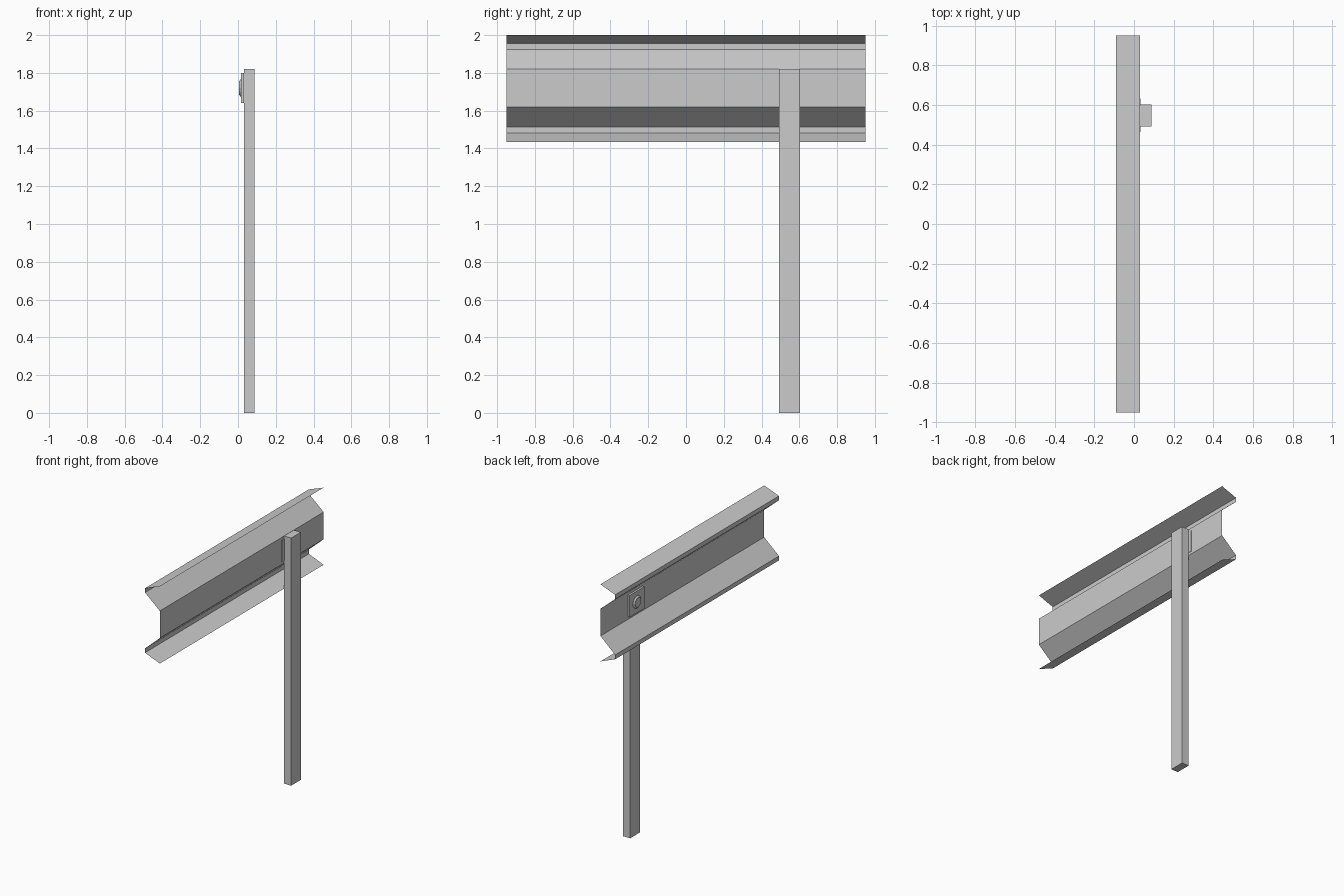
import bpy, bmesh
from math import pi
from mathutils import Matrix

if "Cube" in bpy.data.objects:
    bpy.data.objects.remove(bpy.data.objects["Cube"])

POST_Y = 0.548
HALF_LEN = 0.951


def finish(bm, name):
    bmesh.ops.recalc_face_normals(bm, faces=bm.faces)
    mesh = bpy.data.meshes.new(name)
    bm.to_mesh(mesh)
    bm.free()
    ob = bpy.data.objects.new(name, mesh)
    bpy.context.collection.objects.link(ob)
    return ob


def box(name, lo, hi):
    bm = bmesh.new()
    bmesh.ops.create_cube(bm, size=1)
    for v in bm.verts:
        v.co = [l + (c + 0.5) * (h - l) for c, l, h in zip(v.co, lo, hi)]
    return finish(bm, name)


# Corrugated rail: one thin sheet swept along y
profile = [(0.03, 2.0), (-0.09, 1.955), (-0.09, 1.923), (0.03, 1.82),
           (0.03, 1.62), (-0.09, 1.513), (-0.09, 1.481), (0.03, 1.433)]
bm = bmesh.new()
rows = [[bm.verts.new((x, y, z)) for x, z in profile]
        for y in (-HALF_LEN, HALF_LEN)]
for i in range(len(profile) - 1):
    bm.faces.new((rows[0][i], rows[1][i], rows[1][i + 1], rows[0][i + 1]))
finish(bm, "guard_rail")

# Square post behind the rail
box("post", (0.031, POST_Y - 0.056, 0), (0.088, POST_Y + 0.056, 1.82))

# Mounting plate passing through the rail
box("mounting_plate", (0.015, POST_Y - 0.085, 1.64),
    (0.033, POST_Y + 0.085, 1.80))

# Round bolt head on the front of the plate
bm = bmesh.new()
bmesh.ops.create_cone(bm, cap_ends=True, segments=12,
                      radius1=0.05, radius2=0.035, depth=0.012,
                      matrix=Matrix.Translation((0.011, POST_Y, 1.72))
                      @ Matrix.Rotation(-pi / 2, 4, 'Y'))
finish(bm, "bolt_head")
